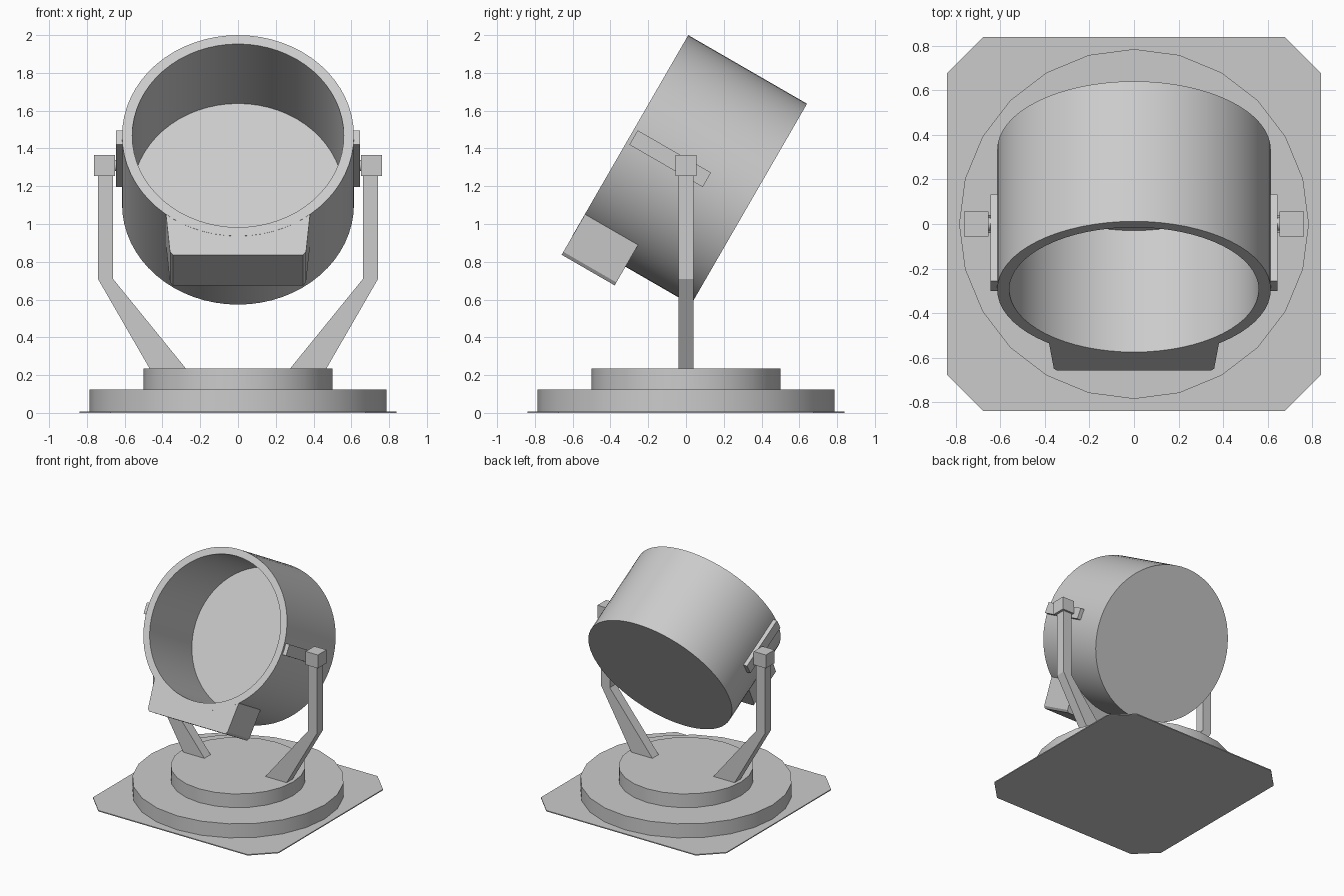
import bpy
import bmesh
import math
from mathutils import Matrix, Vector

cube = bpy.data.objects.get("Cube")
if cube:
    bpy.data.objects.remove(cube, do_unlink=True)

# Single painted-metal colour
grey = bpy.data.materials.new("light grey metal")
grey.use_nodes = True
colour = (0.6, 0.6, 0.6, 1)
grey.diffuse_color = colour
grey.node_tree.nodes["Principled BSDF"].inputs["Base Color"].default_value = colour

# Lamp frame: origin at the mouth centre, -y out of the mouth
TILT = Matrix.Translation((0, -0.295, 1.468)) @ Matrix.Rotation(math.radians(-30), 4, 'X')
RADIUS, BORE, DEPTH, FLOOR = 0.614, 0.56, 0.726, 0.63


def finish(name, bm, matrix=None, smooth=False):
    if matrix:
        bm.transform(matrix)
    bmesh.ops.recalc_face_normals(bm, faces=bm.faces)
    mesh = bpy.data.meshes.new(name)
    bm.to_mesh(mesh)
    bm.free()
    mesh.materials.append(grey)
    ob = bpy.data.objects.new(name, mesh)
    bpy.context.collection.objects.link(ob)
    if smooth:
        bpy.ops.object.select_all(action='DESELECT')
        ob.select_set(True)
        bpy.context.view_layer.objects.active = ob
        bpy.ops.object.shade_smooth_by_angle(angle=math.radians(30))
    return ob


def prism(name, outline, start, end, matrix=None):
    """Extrude an x-z outline along y."""
    bm = bmesh.new()
    face = bm.faces.new([bm.verts.new((x, start, z)) for x, z in outline])
    new = bmesh.ops.extrude_face_region(bm, geom=[face])["geom"]
    bmesh.ops.translate(bm, vec=(0, end - start, 0),
                        verts=[v for v in new if isinstance(v, bmesh.types.BMVert)])
    return finish(name, bm, matrix)


def box(name, low, high, matrix=None):
    outline = [(low[0], low[2]), (high[0], low[2]), (high[0], high[2]), (low[0], high[2])]
    return prism(name, outline, low[1], high[1], matrix)


def cylinder(name, radius, sides, start, end, axis):
    bm = bmesh.new()
    bmesh.ops.create_cone(bm, cap_ends=True, segments=sides, radius1=radius,
                          radius2=radius, depth=end - start)
    turn = Vector((0, 0, 1)).rotation_difference(Vector(axis)).to_matrix().to_4x4()
    return bm, turn


def disc(name, radius, bottom, top):
    bm, turn = cylinder(name, radius, 24, bottom, top, (0, 0, 1))
    return finish(name, bm, Matrix.Translation((0, 0, (bottom + top) / 2)), True)


# Ground plate with clipped corners, drawn flat then laid down
half, clip = 0.84, 0.675
corners = [(clip, half), (half, clip), (half, -clip), (clip, -half),
           (-clip, -half), (-half, -clip), (-half, clip), (-clip, half)]
prism("ground_plate", corners, 0, -0.008, Matrix.Rotation(math.radians(-90), 4, 'X')
      @ Matrix.Scale(-1, 4, (0, 1, 0)) @ Matrix.Translation((0, 0.008, 0)))

# Stepped round base
disc("lower_base", 0.785, 0.004, 0.123)
disc("upper_base", 0.5, 0.12, 0.235)

# Hollow drum, spun from a half section
bm = bmesh.new()
section = [(0, FLOOR), (BORE, FLOOR), (BORE, 0), (RADIUS, 0), (RADIUS, DEPTH), (0, DEPTH)]
verts = [bm.verts.new((r, y, 0)) for r, y in section]
edges = [bm.edges.new(pair) for pair in zip(verts, verts[1:])]
bmesh.ops.spin(bm, geom=verts + edges, cent=(0, 0, 0), axis=(0, 1, 0),
               angle=math.tau, steps=64, use_duplicate=False)
bmesh.ops.remove_doubles(bm, verts=bm.verts, dist=0.0005)
finish("lamp_drum", bm, TILT, True)

# Control box under the mouth, its top following the drum wall
inner = RADIUS - 0.012
spread = math.radians(39.5)
arc = []
for i in range(13):
    a = -spread + 2 * spread * i / 12
    arc.append((inner * math.sin(a), -inner * math.cos(a)))
prism("control_box", arc + [(0.36, -0.71), (0.345, -0.728), (-0.345, -0.728), (-0.36, -0.71)],
      0.001, 0.325, TILT)

# Mirrored side plates, pivots and yoke arms
for side, s in (("left", 1), ("right", -1)):
    box(side + "_side_plate", (s * 0.6, 0.02, -0.044), (s * 0.645, 0.468, 0.044), TILT)
    bm, turn = cylinder("pivot", 0.03, 16, 0.62, 0.68, (1, 0, 0))
    finish(side + "_pivot", bm, Matrix.Translation((s * 0.65, 0, 1.31)) @ turn, True)
    box(side + "_pivot_block", (s * 0.652, -0.056, 1.255), (s * 0.762, 0.056, 1.364))
    arm = [(0.662, 1.26), (0.742, 1.26), (0.742, 0.71), (0.465, 0.23),
           (0.272, 0.23), (0.662, 0.71)]
    prism(side + "_yoke_arm", [(s * x, z) for x, z in arm], -0.04, 0.04)
